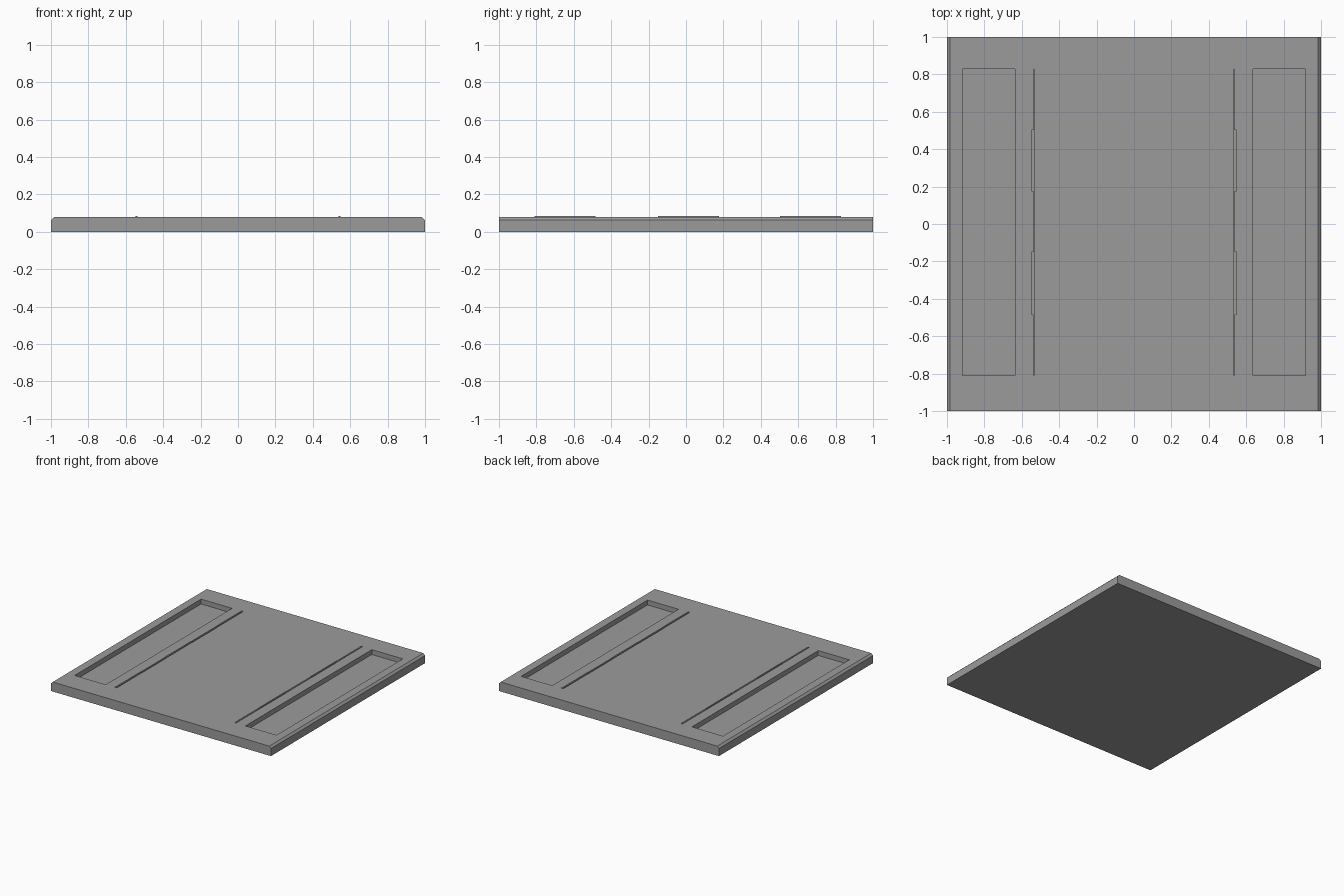
import bpy, bmesh
from mathutils import Matrix, Vector

cube = bpy.data.objects.get("Cube")
if cube:
    bpy.data.objects.remove(cube, do_unlink=True)

TOP = 0.078
CHAMFER = 0.016
Y0, Y1 = -0.81, 0.83        # shared extent of pockets and slots

grey = bpy.data.materials.new("plain grey")
grey.use_nodes = True
colour = (0.33, 0.33, 0.33, 1)
grey.diffuse_color = colour
grey.node_tree.nodes["Principled BSDF"].inputs["Base Color"].default_value = colour


def box(name, lo, hi):
    """Axis-aligned box between two corners."""
    lo, hi = Vector(lo), Vector(hi)
    bm = bmesh.new()
    bmesh.ops.create_cube(bm, size=1, matrix=Matrix.Translation((lo + hi) / 2)
                          @ Matrix.Diagonal((*(hi - lo), 1)))
    mesh = bpy.data.meshes.new(name)
    bm.to_mesh(mesh)
    bm.free()
    mesh.materials.append(grey)
    obj = bpy.data.objects.new(name, mesh)
    bpy.context.collection.objects.link(obj)
    return obj


def mirrored_span(side, inner, outer):
    return sorted((side * inner, side * outer))


# Slab with its two long upper edges chamfered
slab = box("slab", (-1, -1, 0), (1, 1, TOP))
bm = bmesh.new()
bm.from_mesh(slab.data)
long_edges = [e for e in bm.edges
              if all(v.co.z > TOP / 2 for v in e.verts)
              and e.verts[0].co.x * e.verts[1].co.x > 0]
bmesh.ops.bevel(bm, geom=long_edges, offset=CHAMFER, segments=1, affect='EDGES')
bm.to_mesh(slab.data)
bm.free()

# Long pocket and narrow slot cut into each side
cutters = []
for side, label in ((1, "left"), (-1, "right")):
    for part, inner, outer, depth in (("pocket", 0.635, 0.917, 0.04),
                                      ("slot", 0.534, 0.549, 0.025)):
        x0, x1 = mirrored_span(side, inner, outer)
        cutter = box(f"{label}_{part}_cutter", (x0, Y0, TOP - depth), (x1, Y1, TOP + 0.1))
        cutter.hide_render = True
        mod = slab.modifiers.new(f"{label}_{part}", 'BOOLEAN')
        mod.operation, mod.solver, mod.object = 'DIFFERENCE', 'EXACT', cutter
        cutters.append(cutter)

# Bake the cuts and drop the cutters
graph = bpy.context.evaluated_depsgraph_get()
cut_mesh = bpy.data.meshes.new_from_object(slab.evaluated_get(graph))
slab.modifiers.clear()
slab.data = cut_mesh
for cutter in cutters:
    bpy.data.objects.remove(cutter, do_unlink=True)

# Three low tabs standing in each slot, leaving a thin gap on the inner side
for side, label in ((1, "left"), (-1, "right")):
    x0, x1 = mirrored_span(side, 0.538, 0.549)
    for i, start in enumerate((Y0, -0.15, 0.503)):
        box(f"{label}_tab_{i + 1}", (x0, start, TOP - 0.025), (x1, start + 0.327, TOP + 0.005))
